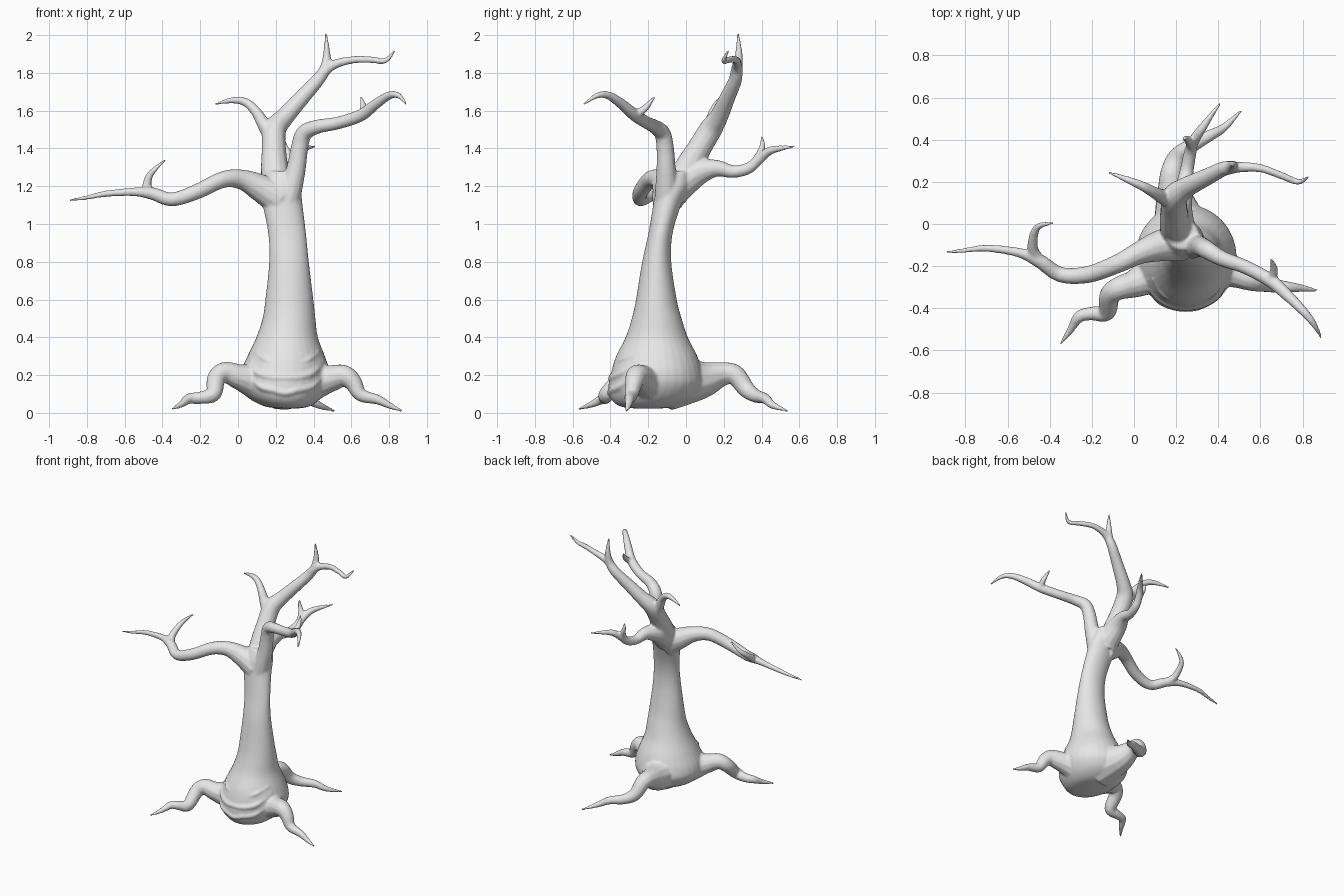
import bpy, bmesh, math
from mathutils import Vector

bark = bpy.data.materials.new("grey_bark")
bark.diffuse_color = (0.8, 0.8, 0.8, 1)
bm = bmesh.new()


def spline(rows, steps=5):
    """Catmull-Rom through rows of any width."""
    pts = [rows[0]] + list(rows) + [rows[-1]]
    out = []
    for i in range(1, len(pts) - 2):
        a, b, c, d = pts[i - 1:i + 3]
        for s in range(steps):
            t = s / steps
            out.append([0.5 * (2 * q + (r - p) * t + (2 * p - 5 * q + 4 * r - w) * t * t
                               + (3 * q - p - 3 * r + w) * t ** 3)
                        for p, q, r, w in zip(a, b, c, d)])
    out.append(list(rows[-1]))
    return out


def skin(rings):
    """Closed surface through rings of points."""
    loops = [[bm.verts.new(p) for p in ring] for ring in rings]
    n = len(loops[0])
    for a, b in zip(loops, loops[1:]):
        for i in range(n):
            bm.faces.new((a[i], a[(i + 1) % n], b[(i + 1) % n], b[i]))
    bm.faces.new(loops[0][::-1])
    bm.faces.new(loops[-1])


def tube(rows, sides=12):
    """Tapering limb through rows of x, y, z, radius."""
    rows = spline(rows)
    pos = [Vector(r[:3]) for r in rows]
    side = None
    rings = []
    for i, p in enumerate(pos):
        tan = (pos[min(i + 1, len(pos) - 1)] - pos[max(i - 1, 0)]).normalized()
        side = tan.orthogonal() if side is None else side - tan * side.dot(tan)
        side.normalize()
        up = tan.cross(side)
        rad = max(rows[i][3], 0.007)
        rings.append([p + rad * (math.cos(a) * side + math.sin(a) * up)
                      for a in (2 * math.pi * k / sides for k in range(sides))])
    skin(rings)


# Trunk: z, centre x, centre y, half width, half depth
trunk = spline([
    (.022, .27, -.20, .03, .05), (.035, .26, -.20, .12, .15), (.08, .25, -.18, .19, .22),
    (.15, .245, -.16, .235, .25), (.22, .25, -.155, .235, .24), (.30, .255, -.155, .205, .215),
    (.40, .26, -.155, .163, .165), (.50, .27, -.155, .14, .132), (.60, .272, -.157, .127, .108),
    (.80, .27, -.155, .105, .077), (.95, .26, -.135, .10, .064), (1.10, .237, -.10, .105, .074),
    (1.20, .23, -.07, .10, .09), (1.28, .23, -.05, .075, .07)])
skin([[(cx + rx * math.cos(a), cy + ry * math.sin(a), z)
       for a in (2 * math.pi * k / 32 for k in range(32))] for z, cx, cy, rx, ry in trunk])

# Roots
tube([(.12, -.22, .16, .11), (.01, -.28, .19, .07), (-.07, -.305, .215, .056),
      (-.115, -.34, .18, .05), (-.13, -.42, .10, .042), (-.20, -.425, .08, .033),
      (-.26, -.44, .075, .028), (-.30, -.50, .045, .018), (-.35, -.57, .02, .006)])
tube([(.38, -.20, .16, .11), (.48, -.23, .18, .075), (.56, -.26, .195, .06),
      (.61, -.275, .16, .048), (.65, -.29, .095, .036), (.74, -.30, .07, .026),
      (.80, -.305, .04, .018), (.87, -.315, .01, .006)])
tube([(.24, -.08, .17, .16), (.20, .08, .175, .105), (.18, .19, .205, .066),
      (.185, .26, .20, .055), (.21, .32, .125, .046), (.27, .37, .09, .036),
      (.36, .42, .075, .028), (.43, .46, .04, .02), (.51, .54, .01, .006)])

# Long left branch and its twig
tube([(.22, -.09, 1.13, .09), (.12, -.105, 1.19, .075), (.02, -.14, 1.235, .054),
      (-.08, -.19, 1.235, .045), (-.22, -.24, 1.17, .041), (-.35, -.24, 1.13, .037),
      (-.45, -.175, 1.16, .034), (-.55, -.135, 1.17, .023), (-.70, -.115, 1.16, .017),
      (-.80, -.125, 1.14, .012), (-.895, -.135, 1.125, .006)])
tube([(-.45, -.17, 1.16, .028), (-.48, -.12, 1.19, .026), (-.475, -.05, 1.24, .021),
      (-.45, -.01, 1.28, .016), (-.385, .005, 1.34, .006)])

# Front right branch and its twig
tube([(.26, -.10, 1.12, .07), (.305, -.105, 1.28, .053), (.325, -.11, 1.40, .047),
      (.35, -.125, 1.48, .044), (.42, -.165, 1.515, .038), (.53, -.205, 1.535, .034),
      (.65, -.27, 1.575, .033), (.73, -.34, 1.635, .028), (.80, -.41, 1.68, .022),
      (.85, -.47, 1.68, .016), (.89, -.54, 1.635, .006)])
tube([(.65, -.27, 1.57, .024), (.665, -.215, 1.615, .019), (.65, -.165, 1.675, .006)])

# Main rear branch with its forked end
tube([(.21, -.07, 1.15, .08), (.195, .0, 1.28, .075), (.19, .07, 1.40, .065),
      (.195, .13, 1.50, .062), (.25, .175, 1.57, .05), (.34, .22, 1.67, .042),
      (.42, .26, 1.76, .036), (.46, .27, 1.82, .03), (.47, .28, 1.90, .02),
      (.465, .275, 2.01, .006)])
tube([(.44, .26, 1.79, .03), (.50, .27, 1.84, .026), (.60, .265, 1.868, .02),
      (.70, .23, 1.87, .018), (.78, .20, 1.865, .015), (.83, .225, 1.92, .006)])
# Upper left twig
tube([(.19, .11, 1.45, .05), (.135, .13, 1.53, .036), (.095, .15, 1.595, .028),
      (.04, .18, 1.645, .023), (-.03, .21, 1.655, .017), (-.12, .245, 1.635, .006)])

# Low rear branch and its twig
tube([(.21, -.04, 1.20, .085), (.21, .06, 1.27, .07), (.235, .16, 1.295, .046),
      (.25, .25, 1.277, .034), (.265, .33, 1.295, .031), (.28, .385, 1.34, .027),
      (.32, .45, 1.39, .022), (.41, .575, 1.41, .006)])
tube([(.275, .36, 1.32, .024), (.26, .395, 1.38, .02), (.245, .405, 1.42, .015),
      (.24, .40, 1.47, .006)])


# Carved face: ridges laid on the front of the trunk
def ridge(points, rad, lift=0.0):
    rows = []
    for i, (x, z) in enumerate(points):
        _, cx, cy, rx, ry = min(trunk, key=lambda r: abs(r[0] - z))
        y = cy - ry * math.sqrt(max(0.05, 1 - ((x - cx) / rx) ** 2))
        end = i in (0, len(points) - 1)
        rows.append((x, y + 0.008 - lift, z, rad * (0.5 if end else 1)))
    tube(rows, 10)


ridge([(.07, .28), (.10, .215), (.17, .19), (.25, .185), (.33, .19), (.40, .215), (.45, .28)], .018)
ridge([(.06, .20), (.12, .14), (.19, .12), (.25, .105), (.31, .12), (.39, .14), (.45, .20)], .018)
for s in (-1, 1):
    ridge([(.26 + s * .17, .325), (.26 + s * .12, .285), (.26 + s * .06, .265)], .014)
    ridge([(.26 + s * .14, .26), (.26 + s * .09, .245), (.26 + s * .05, .25)], .009)

# One continuous tree surface
bmesh.ops.recalc_face_normals(bm, faces=bm.faces[:])
mesh = bpy.data.meshes.new("tree")
bm.to_mesh(mesh)
bm.free()
mesh.materials.append(bark)
tree = bpy.data.objects.new("tree", mesh)
bpy.context.collection.objects.link(tree)
blend = tree.modifiers.new("blend", 'REMESH')
blend.mode = 'VOXEL'
blend.voxel_size = 0.008
blend.use_smooth_shade = True
soften = tree.modifiers.new("soften", 'SMOOTH')
soften.factor = 0.5
soften.iterations = 5
